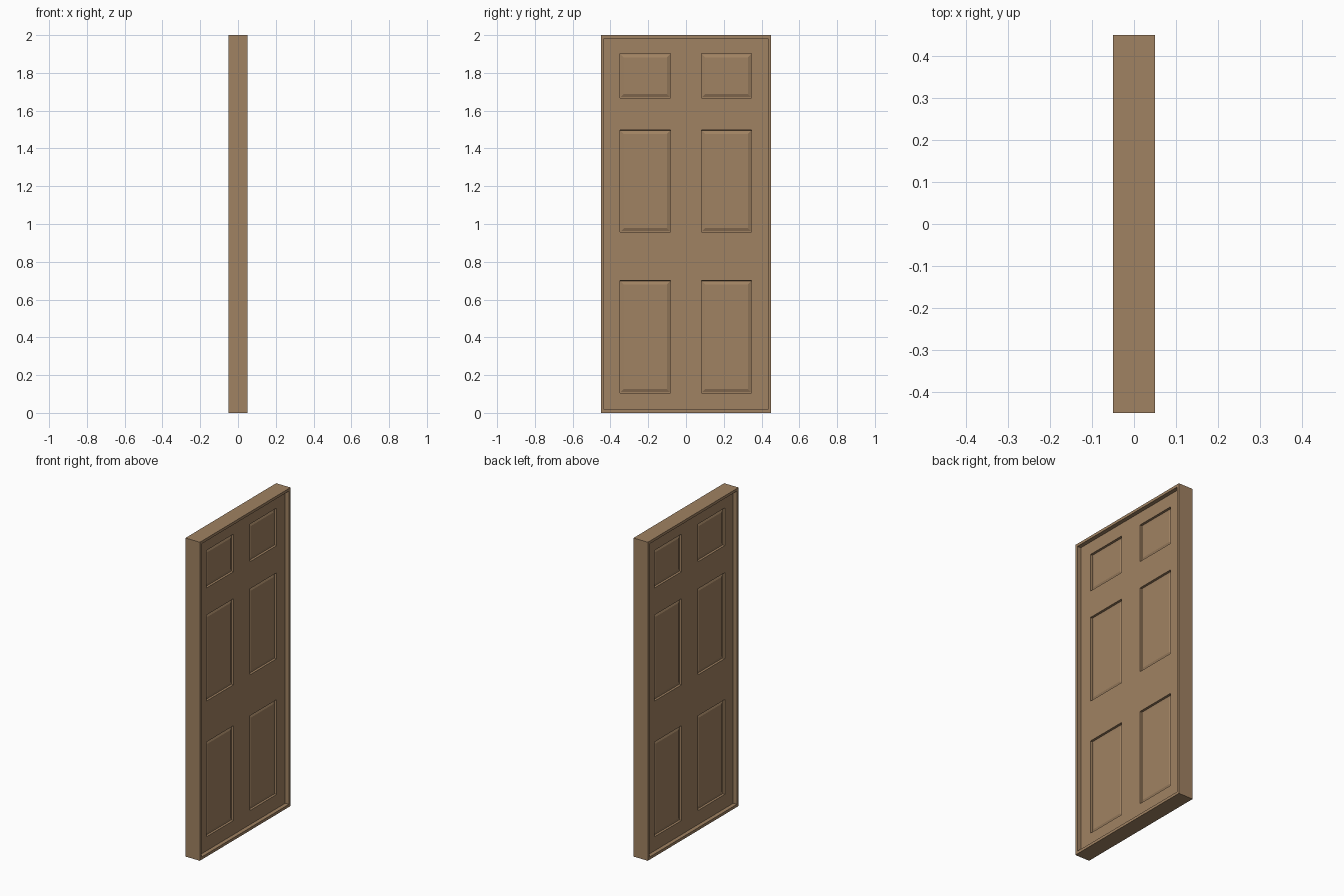
import bpy, bmesh

if "Cube" in bpy.data.objects:
    bpy.data.objects.remove(bpy.data.objects["Cube"])

wood = bpy.data.materials.new("brown_wood")
wood.diffuse_color = (0.352, 0.223, 0.122, 1)
wood.use_nodes = True
wood.node_tree.nodes["Principled BSDF"].inputs["Base Color"].default_value = wood.diffuse_color

W, H, D = 0.45, 2.0, 0.05      # half width, height, half depth of the frame
B, SLAB = 0.017, 0.025         # frame border, slab half thickness


def finish(bm, name):
    bmesh.ops.recalc_face_normals(bm, faces=bm.faces[:])
    me = bpy.data.meshes.new(name)
    bm.to_mesh(me)
    bm.free()
    me.materials.append(wood)
    ob = bpy.data.objects.new(name, me)
    bpy.context.collection.objects.link(ob)
    return ob


# Frame: closed ring with a rectangular section
bm = bmesh.new()
rings = []
for x, b in ((D, 0), (D, B), (-D, B), (-D, 0)):
    rings.append([bm.verts.new((x, y, z)) for y, z in
                  ((-W + b, b), (W - b, b), (W - b, H - b), (-W + b, H - b))])
for i in range(4):
    r, s = rings[i], rings[(i + 1) % 4]
    for j in range(4):
        k = (j + 1) % 4
        bm.faces.new((r[j], r[k], s[k], s[j]))
finish(bm, "door_frame")

# Door leaf: grid on both sides whose panel cells get grooved, raised fields
ys = [-W + B, -0.35, -0.081, 0.081, 0.348, W - B]
zs = [B, 0.105, 0.70, 0.957, 1.497, 1.667, 1.903, H - B]
bm = bmesh.new()
panels = []
for side in (1, -1):
    g = [[bm.verts.new((side * SLAB, y, z)) for z in zs] for y in ys]
    for i in range(len(ys) - 1):
        for j in range(len(zs) - 1):
            q = [g[i][j], g[i + 1][j], g[i + 1][j + 1], g[i][j + 1]]
            f = bm.faces.new(q if side > 0 else q[::-1])
            if i in (1, 3) and j in (1, 3, 5):
                panels.append(f)
rim = [e for e in bm.edges if e.is_boundary]
bmesh.ops.bridge_loops(bm, edges=rim)
bm.normal_update()
# steep outer wall, then a sloped border rising to the flat field
for thick, depth in ((0.001, -0.014), (0.006, 0.0), (0.022, 0.007)):
    bmesh.ops.inset_individual(bm, faces=panels, thickness=thick, depth=depth)
    bm.normal_update()
finish(bm, "door_leaf")
